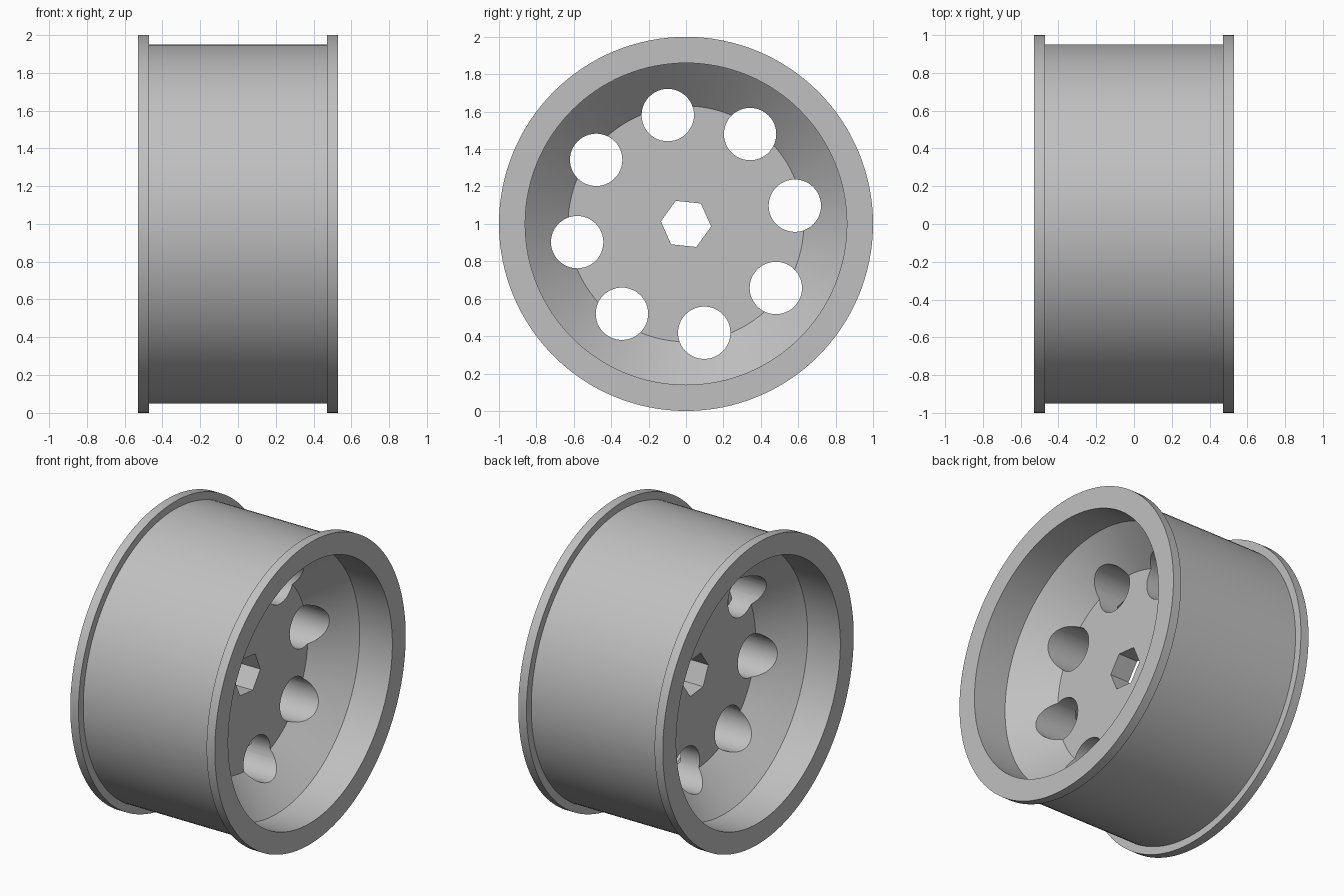
import bpy, bmesh, math

SEGMENTS = 128
HOLES = 8

cube = bpy.data.objects.get("Cube")
if cube:
    bpy.data.objects.remove(cube, do_unlink=True)

# Plain grey for the whole wheel
grey = bpy.data.materials.new("wheel_grey")
grey.use_nodes = True
colour = (0.53, 0.53, 0.53, 1.0)
grey.diffuse_color = colour
grey.node_tree.nodes["Principled BSDF"].inputs["Base Color"].default_value = colour


def add_object(name, bm):
    bmesh.ops.recalc_face_normals(bm, faces=bm.faces)
    mesh = bpy.data.meshes.new(name)
    bm.to_mesh(mesh)
    bm.free()
    mesh.materials.append(grey)
    obj = bpy.data.objects.new(name, mesh)
    bpy.context.collection.objects.link(obj)
    return obj


def ring(bm, x, radius, sides, turn=0.0, y=0.0, z=0.0):
    """Circle of vertices around an axis along x."""
    angles = [turn + math.tau * i / sides for i in range(sides)]
    return [bm.verts.new((x, y + radius * math.cos(a), z + radius * math.sin(a)))
            for a in angles]


def lathe(bm, profile, sides, **place):
    """Spin (x, radius) points around x, closing both ends with flat caps."""
    rings = [ring(bm, x, r, sides, **place) for x, r in profile]
    for a, b in zip(rings, rings[1:]):
        for i in range(sides):
            j = (i + 1) % sides
            bm.faces.new((a[i], a[j], b[j], b[i]))
    bm.faces.new(rings[0])
    bm.faces.new(rings[-1])


# Wheel half-section: web, dished cone, rim bore, flange, barrel
half = [(0.07, 0.63), (0.29, 0.86), (0.53, 0.86), (0.53, 1.0), (0.47, 1.0), (0.47, 0.95)]
profile = half + [(-x, r) for x, r in reversed(half)]
bm = bmesh.new()
lathe(bm, profile, SEGMENTS, z=1.0)
wheel = add_object("wheel", bm)

# Cutters: hexagonal axle hole and ring of round holes
bm = bmesh.new()
span = [(-0.7, 0.135), (0.7, 0.135)]
lathe(bm, span, 6, turn=math.radians(-6), z=1.0)
span = [(-0.7, 0.14), (0.7, 0.14)]
for k in range(HOLES):
    a = math.radians(9.5) + math.tau * k / HOLES
    lathe(bm, span, 48, y=0.59 * math.cos(a), z=1.0 + 0.59 * math.sin(a))
cutter = add_object("hole_cutter", bm)
cutter.hide_render = True

cut = wheel.modifiers.new("holes", "BOOLEAN")
cut.operation = "DIFFERENCE"
cut.solver = "EXACT"
cut.object = cutter

bpy.ops.object.select_all(action="DESELECT")
wheel.select_set(True)
bpy.context.view_layer.objects.active = wheel
bpy.ops.object.modifier_apply(modifier=cut.name)
bpy.data.objects.remove(cutter, do_unlink=True)

# Smooth round surfaces with crisp rims
bpy.ops.object.shade_smooth_by_angle(angle=math.radians(30))
